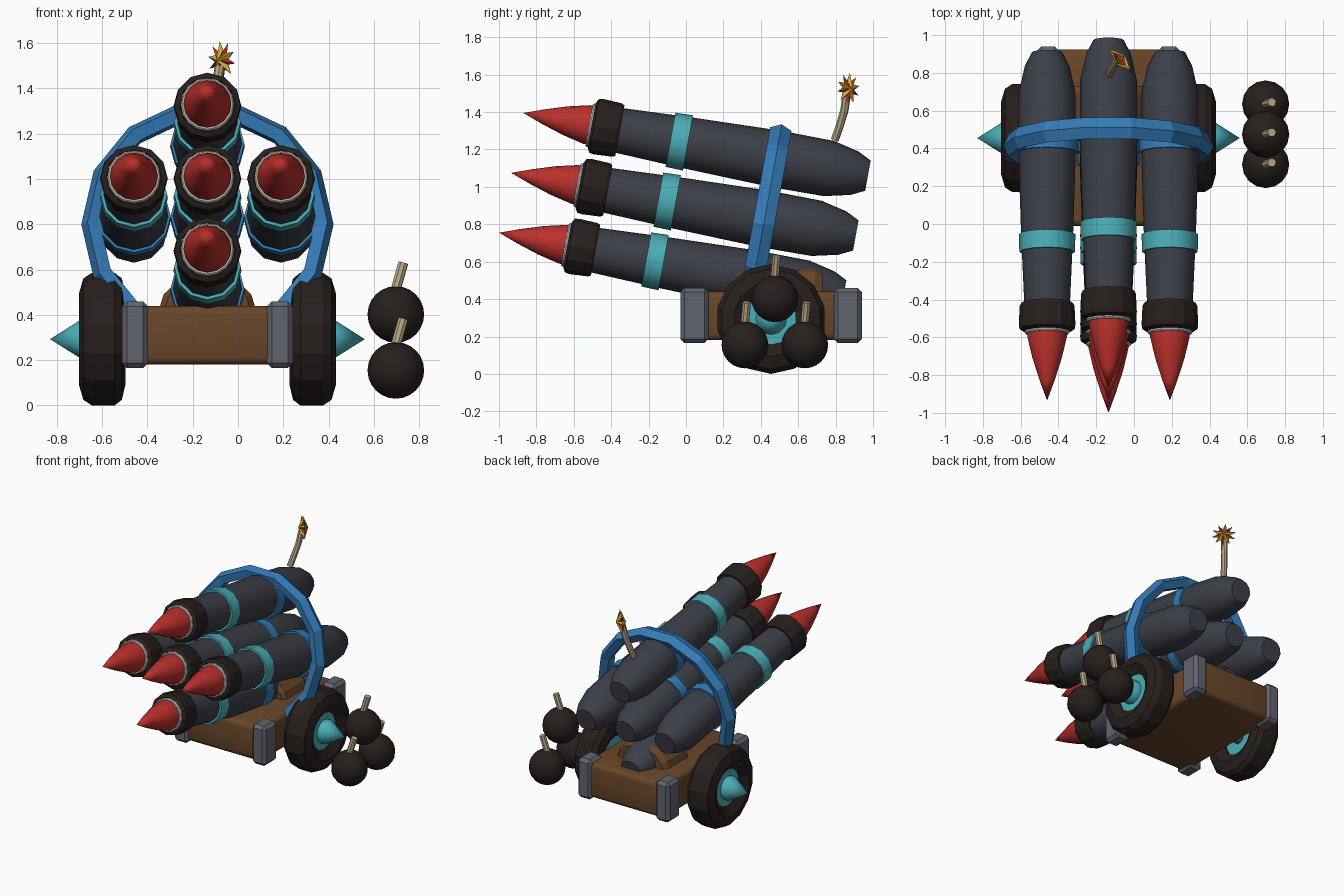
import bpy, bmesh, math
from mathutils import Matrix, Vector

if "Cube" in bpy.data.objects:
    bpy.data.objects.remove(bpy.data.objects["Cube"])


def mat(name, rgb):
    m = bpy.data.materials.new(name)
    m.diffuse_color = (*rgb, 1)
    m.use_nodes = True
    m.node_tree.nodes["Principled BSDF"].inputs["Base Color"].default_value = m.diffuse_color
    return m


DARK = mat("dark_metal", (0.045, 0.05, 0.065))
BLACK = mat("black_iron", (0.02, 0.014, 0.012))
TEAL = mat("teal", (0.07, 0.42, 0.48))
RED = mat("red", (0.5, 0.03, 0.025))
BLUE = mat("blue", (0.035, 0.2, 0.48))
WOOD = mat("wood", (0.14, 0.06, 0.022))
STEEL = mat("steel", (0.12, 0.13, 0.16))
ROPE = mat("rope", (0.5, 0.4, 0.24))
WHITE = mat("pale_rim", (0.6, 0.6, 0.55))
GOLD = mat("gold", (0.6, 0.42, 0.03))


def finish(name, bm, material, smooth=None):
    bmesh.ops.remove_doubles(bm, verts=bm.verts, dist=1e-5)
    bmesh.ops.recalc_face_normals(bm, faces=bm.faces)
    me = bpy.data.meshes.new(name)
    bm.to_mesh(me)
    bm.free()
    ob = bpy.data.objects.new(name, me)
    bpy.context.collection.objects.link(ob)
    me.materials.append(material)
    if smooth:
        bpy.ops.object.select_all(action='DESELECT')
        ob.select_set(True)
        bpy.context.view_layer.objects.active = ob
        bpy.ops.object.shade_smooth_by_angle(angle=math.radians(smooth))
    return ob


def lathe(name, profile, segs, material, matrix, closed=False, smooth=None):
    """Spin (radius, height) points about local z; ends are capped unless closed."""
    bm = bmesh.new()
    rings = []
    for r, h in profile:
        if r == 0:
            rings.append([bm.verts.new(matrix @ Vector((0, 0, h)))] * segs)
        else:
            rings.append([bm.verts.new(matrix @ Vector((
                r * math.cos(math.tau * i / segs), r * math.sin(math.tau * i / segs), h)))
                for i in range(segs)])
    pairs = list(zip(rings, rings[1:]))
    if closed:
        pairs.append((rings[-1], rings[0]))
    for a, b in pairs:
        for i in range(segs):
            j = (i + 1) % segs
            quad = list(dict.fromkeys((a[i], a[j], b[j], b[i])))
            bm.faces.new(quad)
    if not closed:
        for ring, (r, _) in ((rings[0], profile[0]), (rings[-1], profile[-1])):
            if r > 0:
                bm.faces.new(ring)
    return finish(name, bm, material, smooth)


def box(name, lo, hi, bevel, segs, material, smooth=None):
    lo, hi = Vector(lo), Vector(hi)
    bm = bmesh.new()
    bmesh.ops.create_cube(bm, size=1, matrix=Matrix.Translation((lo + hi) / 2)
                          @ Matrix.Diagonal((*(hi - lo), 1)))
    bmesh.ops.bevel(bm, geom=bm.edges[:], offset=bevel, segments=segs,
                    profile=0.5, affect='EDGES')
    return finish(name, bm, material, smooth)


def rod(name, points, radius, segs, material):
    """Short tube through a few points."""
    pts = [Vector(p) for p in points]
    bm = bmesh.new()
    rings = []
    for k, p in enumerate(pts):
        d = pts[min(k + 1, len(pts) - 1)] - pts[max(k - 1, 0)]
        m = Matrix.Translation(p) @ d.to_track_quat('Z', 'Y').to_matrix().to_4x4()
        rings.append([bm.verts.new(m @ Vector((radius * math.cos(math.tau * i / segs),
                      radius * math.sin(math.tau * i / segs), 0))) for i in range(segs)])
    for a, b in zip(rings, rings[1:]):
        for i in range(segs):
            bm.faces.new((a[i], a[(i + 1) % segs], b[(i + 1) % segs], b[i]))
    bm.faces.new(rings[0])
    bm.faces.new(rings[-1])
    return finish(name, bm, material)


def star(name, centre, radii, points, spin, depth, material):
    """Faceted star whose flat axis points along +x +y."""
    m = (Matrix.Translation(centre) @ Matrix.Rotation(math.radians(45), 4, 'Z')
         @ Matrix.Rotation(math.radians(spin), 4, 'X'))
    bm = bmesh.new()
    n = points * 2
    rim = [bm.verts.new(m @ Vector((0, radii[i % 2] * math.sin(math.tau * i / n),
                                    radii[i % 2] * math.cos(math.tau * i / n)))) for i in range(n)]
    for s in (-1, 1):
        c = bm.verts.new(m @ Vector((s * depth, 0, 0)))
        for i in range(n):
            bm.faces.new((rim[i], rim[(i + 1) % n], c))
    return finish(name, bm, material)


CX = -0.135
TILT = Matrix.Rotation(-math.radians(100.3), 4, 'X')   # local z runs rearward and down

# Five rocket barrels, origin at the warhead tip
tips = {"top": (CX, -0.87, 1.395), "middle": (CX, -0.935, 1.075), "bottom": (CX, -1.0, 0.755),
        "left": (CX - 0.325, -0.935, 1.075), "right": (CX + 0.325, -0.935, 1.075)}
for key, tip in tips.items():
    m = Matrix.Translation(tip) @ TILT
    lathe(key + "_barrel", [(0.12, 0.5), (0.138, 0.9), (0.153, 1.37), (0.15, 1.66),
                            (0.118, 1.8), (0.082, 1.873)], 12, DARK, m, smooth=32)
    lathe(key + "_muzzle", [(0.115, 0.40), (0.122, 0.372), (0.146, 0.385), (0.15, 0.41),
                            (0.145, 0.51), (0.137, 0.525), (0.11, 0.525)], 12, BLACK, m, closed=True)
    lathe(key + "_pale_rim", [(0.112, 0.358), (0.118, 0.365), (0.118, 0.5)], 16, WHITE, m)
    lathe(key + "_warhead", [(0, 0), (0.04, 0.11), (0.078, 0.23), (0.105, 0.345), (0.105, 0.40)],
          16, RED, m, smooth=32)
    lathe(key + "_teal_band", [(0.12, 0.8), (0.147, 0.8), (0.15, 0.895), (0.12, 0.895)],
          12, TEAL, m, closed=True, smooth=32)
    lathe(key + "_blue_band", [(0.14, 1.335), (0.163, 1.335), (0.165, 1.41), (0.14, 1.41)],
          12, BLUE, m, closed=True, smooth=32)

# Large hoop holding the barrels
lathe("hoop", [(0.475, -0.04), (0.53, -0.058), (0.557, 0), (0.53, 0.058), (0.475, 0.04)], 14, BLUE,
      Matrix.Translation((CX, 0.415, 0.8)) @ TILT, closed=True)

# Cart bed, corner brackets and cradle
box("cart_bed", (-0.465, -0.01, 0.18), (0.195, 0.925, 0.44), 0.035, 3, WOOD, 32)
for s, side in ((-1, "left"), (1, "right")):
    for y, end in ((-0.03, "front"), (0.79, "rear")):
        x = CX + s * 0.32
        box(f"{end}_{side}_bracket", (x - 0.057, y, 0.165), (x + 0.057, y + 0.15, 0.46),
            0.022, 1, STEEL)
lathe("barrel_cradle", [(0.19, 0.44), (0.215, 0.47), (0.215, 0.69), (0.19, 0.73)], 14, WOOD,
      Matrix.Translation((CX, 0, 0.42)) @ Matrix.Diagonal((1, 1, 0.76, 1))
      @ Matrix.Rotation(-math.pi / 2, 4, 'X'))

# Wheels with hubs and spikes, plus the axle
for s, side in ((-1, "left"), (1, "right")):
    m = Matrix.Translation((CX, 0.455, 0.293)) @ Matrix.Rotation(s * math.pi / 2, 4, 'Y')
    lathe(side + "_tyre", [(0.135, 0.40), (0.2, 0.362), (0.268, 0.378), (0.293, 0.41),
                           (0.293, 0.51), (0.268, 0.548), (0.2, 0.568), (0.135, 0.53)],
          14, BLACK, m, closed=True)
    lathe(side + "_hub", [(0.14, 0.42), (0.14, 0.525)], 14, TEAL, m)
    lathe(side + "_spike", [(0.085, 0.52), (0.085, 0.56), (0, 0.695)], 12, TEAL, m, smooth=32)
rod("axle", [(CX - 0.45, 0.455, 0.293), (CX + 0.45, 0.455, 0.293)], 0.05, 10, STEEL)

# Stack of bombs with short fuses
for i, (y, z) in enumerate(((0.475, 0.402), (0.315, 0.155), (0.635, 0.155))):
    bm = bmesh.new()
    bmesh.ops.create_uvsphere(bm, u_segments=16, v_segments=12, radius=0.125,
                              matrix=Matrix.Translation((0.697, y, z)))
    finish(f"bomb_{i + 1}", bm, BLACK, 40)
    rod(f"bomb_fuse_{i + 1}", [(0.698, y, z + 0.115), (0.73, y + 0.01, z + 0.228)], 0.023, 8, ROPE)

# Burning fuse on the top barrel
rod("main_fuse", [(-0.13, 0.795, 1.25), (-0.115, 0.82, 1.32), (-0.095, 0.847, 1.41),
                  (-0.08, 0.86, 1.5)], 0.022, 8, ROPE)
star("gold_spark", (-0.072, 0.868, 1.525), (0.085, 0.034), 5, -8, 0.035, GOLD)
star("red_spark", (-0.072, 0.868, 1.525), (0.085, 0.03), 5, 28, 0.028, RED)
